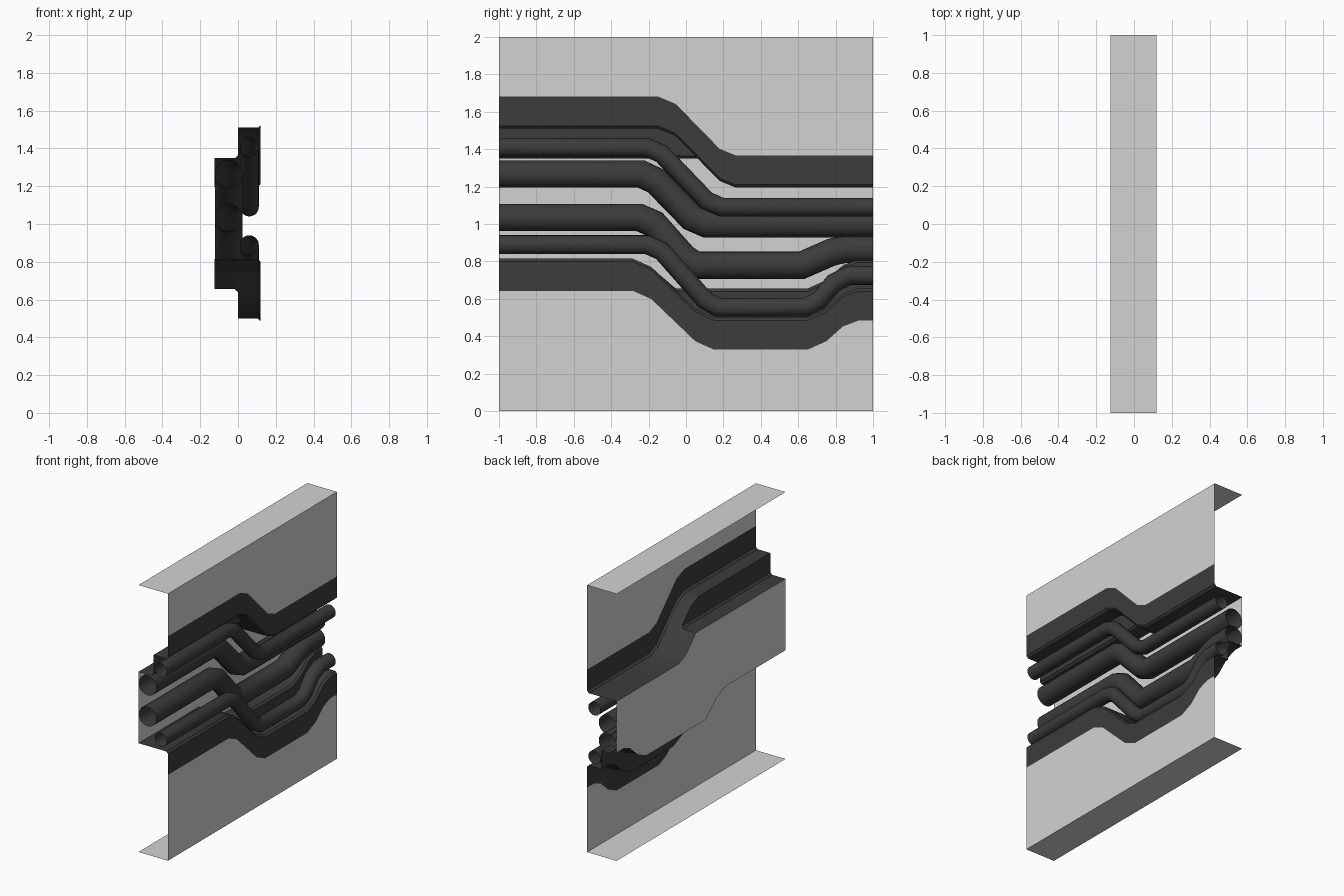
import bpy, bmesh, math
from mathutils import Vector

if "Cube" in bpy.data.objects:
    bpy.data.objects.remove(bpy.data.objects["Cube"])


def material(name, v):
    m = bpy.data.materials.new(name)
    m.diffuse_color = (v, v, v, 1)
    m.use_nodes = True
    m.node_tree.nodes["Principled BSDF"].inputs["Base Color"].default_value = m.diffuse_color
    return m


LIGHT = material("light_grey", 0.65)
DARK = material("dark_grey", 0.045)


def interp(pts, y):
    for (y0, z0), (y1, z1) in zip(pts, pts[1:]):
        if y <= y1:
            return z0 + (z1 - z0) * (y - y0) / (y1 - y0)
    return pts[-1][1]


def finish(name, bm, mat, angle):
    me = bpy.data.meshes.new(name)
    bm.to_mesh(me)
    bm.free()
    me.materials.append(mat)
    ob = bpy.data.objects.new(name, me)
    bpy.context.collection.objects.link(ob)
    bpy.context.view_layer.objects.active = ob
    ob.select_set(True)
    bpy.ops.object.shade_smooth_by_angle(angle=math.radians(angle))
    ob.select_set(False)


def loft(name, ys, profile, mat):
    """Sheet swept along y; profile(y) gives (x, z) points, top to bottom."""
    bm = bmesh.new()
    rows = [[bm.verts.new((x, y, z)) for x, z in profile(y)] for y in ys]
    for a, b in zip(rows, rows[1:]):
        for i in range(len(a) - 1):
            bm.faces.new((a[i], a[i + 1], b[i + 1], b[i]))
    bmesh.ops.remove_doubles(bm, verts=bm.verts, dist=1e-5)
    finish(name, bm, mat, 30)


def pipe(name, x, r, path, sides=20):
    """Open tube along a y-z path with mitred joints."""
    bm = bmesh.new()
    pts = [Vector(p) for p in path]
    rings = []
    for i, p in enumerate(pts):
        d0 = (p - pts[i - 1]).normalized() if i else None
        d1 = (pts[i + 1] - p).normalized() if i < len(pts) - 1 else d0
        d0 = d0 or d1
        t = (d0 + d1).normalized()
        k = 1 / t.dot(d0)
        n = Vector((-t.y, t.x)) * k
        ring = []
        for s in range(sides):
            a = 2 * math.pi * s / sides
            q = p + n * r * math.sin(a)
            ring.append(bm.verts.new((x + r * math.cos(a), q.x, q.y)))
        rings.append(ring)
    for a, b in zip(rings, rings[1:]):
        for s in range(sides):
            t = (s + 1) % sides
            bm.faces.new((a[s], b[s], b[t], a[t]))
    bmesh.ops.recalc_face_normals(bm, faces=bm.faces)
    finish(name, bm, DARK, 50)


# Edges of the winding channel opening (y, z)
UP = [(-1, 1.51), (-.15, 1.51), (-.055, 1.47), (.18, 1.23), (.265, 1.195), (1, 1.195)]
LOW = [(-1, .815), (-.285, .815), (-.185, .77), (.05, .545), (.15, .5), (.65, .5),
       (.75, .545), (.84, .625), (.92, .655), (1, .655)]
F, B, C, T = 0.12, -0.125, 0.015, 0.172   # front x, back x, chamfer, trim height


def up(y): return interp(UP, y)
def low(y): return interp(LOW, y)
def up_in(y): return min(up(y), 1.35)
def low_in(y): return max(low(y), .655) if y < .4 else low(y) + .155


YS = sorted({p[0] for p in UP + LOW} | {-.035, .062})

# Outer wall sheets with flanges
loft("upper_wall", YS, lambda y: [(B, 2), (F, 2), (F, up(y) + T)], LIGHT)
loft("lower_wall", YS, lambda y: [(F, low(y) - T), (F, 0), (B, 0)], LIGHT)
loft("channel_back", YS, lambda y: [(B, up_in(y)), (B, low_in(y))], LIGHT)


# Dark stepped trims lining the channel
def upper_profile(y):
    f, g = up(y), up_in(y)
    return [(F, f + T), (F, f + C), (F - C, f), (0, f), (0, min(f, g + C)), (-C, g), (B, g)]


def lower_profile(y):
    f, g = low(y), low_in(y)
    return [(B, g), (-C, g), (0, max(f, g - C)), (0, f), (F - C, f), (F, f - C), (F, f - T)]


loft("upper_trim", YS, upper_profile, DARK)
loft("lower_trim", YS, lower_profile, DARK)

# Pipes
pipe("pipe_top", .06, .05, [(-1, 1.41), (-.21, 1.41), (-.13, 1.375), (.11, 1.125), (.19, 1.09), (1, 1.09)])
pipe("pipe_upper", -.05, .073, [(-1, 1.267), (-.24, 1.267), (-.16, 1.23), (.03, 1.035), (.11, 1.0), (1, 1.0)])
pipe("pipe_lower", -.05, .073, [(-1, 1.035), (-.25, 1.035), (-.17, 1.0), (-.01, .82), (.05, .78),
                                (.62, .78), (.78, .85), (.85, .865), (1, .865)])
pipe("pipe_bottom", .06, .05, [(-1, .89), (-.21, .89), (-.13, .855), (.1, .595), (.17, .555),
                               (.64, .555), (.71, .59), (.79, .685), (.87, .725), (1, .725)])
